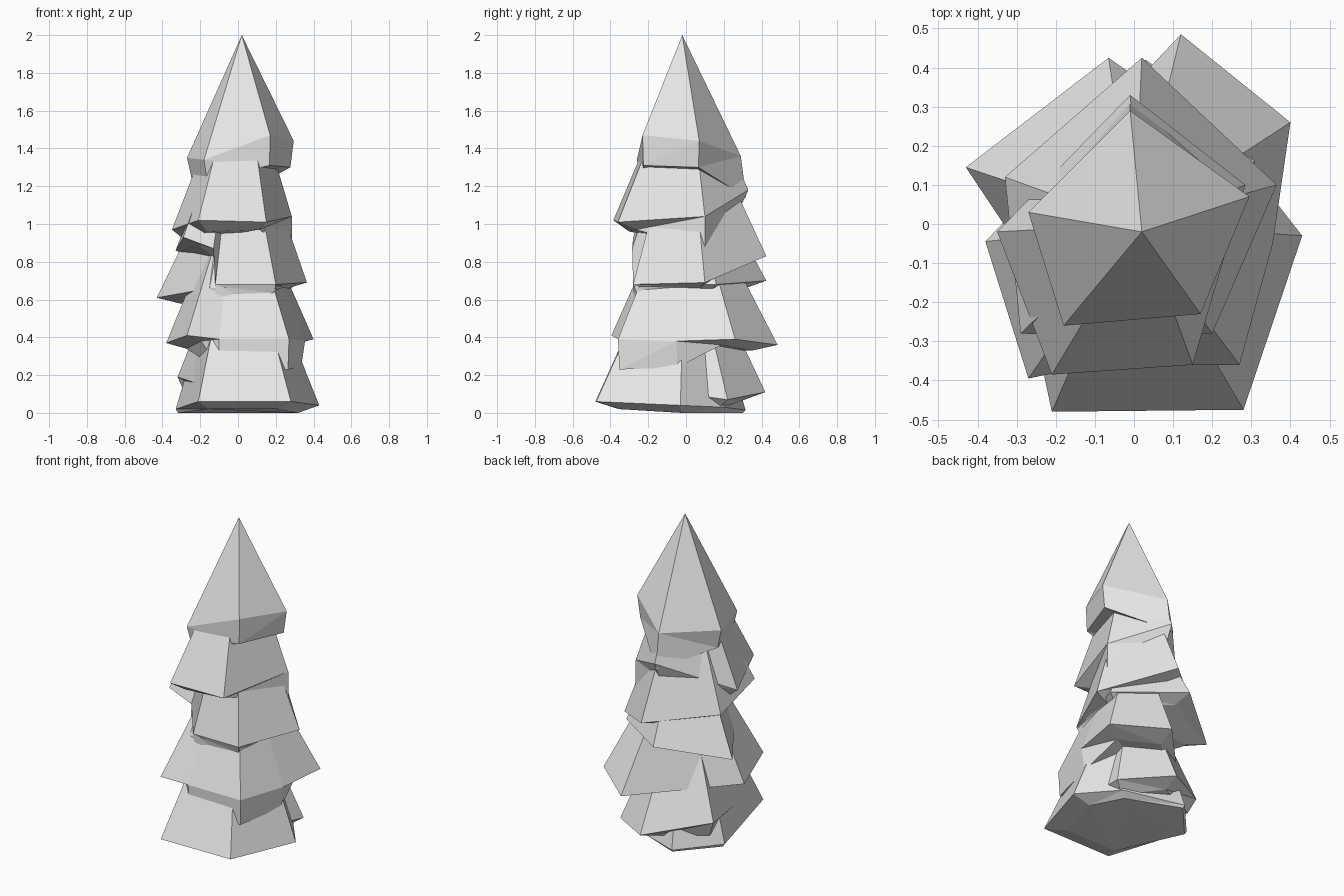
import bpy, bmesh

grey = bpy.data.materials.new("light_grey")
grey.diffuse_color = (0.8, 0.8, 0.8, 1)


def tier(name, top, rim, drops):
    """Faceted bough layer: pointed top, jagged rim, underside that tucks in
    sharply where the drop is short and hardly at all where it is long."""
    n = len(rim)
    bm = bmesh.new()
    tip = bm.verts.new(top)
    outer = [bm.verts.new(p) for p in rim]
    inner = []
    for (x, y, z), d in zip(rim, drops):
        s = 0.66 + 2 * d
        inner.append(bm.verts.new((x * s, y * s, max(z - d, 0))))
    for i in range(n):
        j = (i + 1) % n
        bm.faces.new((tip, outer[i], outer[j]))
        bm.faces.new((outer[i], inner[i], inner[j], outer[j]))
    bm.faces.new(inner[::-1])
    bmesh.ops.triangulate(bm, faces=bm.faces[:])
    bmesh.ops.recalc_face_normals(bm, faces=bm.faces[:])
    me = bpy.data.meshes.new(name)
    bm.to_mesh(me)
    bm.free()
    me.materials.append(grey)
    ob = bpy.data.objects.new(name, me)
    bpy.context.collection.objects.link(ob)
    return ob


# rims run front-left, front-right, right, back, left
# pointed crown
tier("crown", (0.02, -0.02, 2.0),
     [(-.18, -.26, 1.34), (.17, -.23, 1.47), (.295, .07, 1.44), (-.01, .29, 1.36), (-.27, .03, 1.35)],
     [.12, .16, .14, .22, .12])
# upper boughs
tier("upper_boughs", (0.02, 0, 1.93),
     [(-.21, -.385, 1.02), (.15, -.36, 1.01), (.285, .10, 1.04), (-.01, .33, 1.18), (-.35, -.02, .97)],
     [.06, .04, .17, .10, .06])
# middle boughs
tier("middle_boughs", (0, 0, 1.75),
     [(-.29, -.28, .93), (-.13, -.285, .87), (-.12, -.28, .68), (.20, -.28, .68),
      (.365, .10, .69), (.02, .425, .83), (-.33, .12, .86)],
     [.04, .06, .15, .10, .03, .04, .04])
# lower middle boughs
tier("lower_middle_boughs", (0, 0, 1.5),
     [(-.15, -.275, .66), (.20, -.27, .67), (.31, .16, .68), (-.065, .425, .70), (-.43, .145, .61)],
     [.12, .12, .05, .04, .03])
# lower boughs
tier("lower_boughs", (0, 0, 1.30),
     [(-.27, -.395, .41), (-.10, -.36, .39), (.27, -.36, .39), (.355, -.05, .38),
      (.40, .26, .39), (.12, .485, .36), (-.38, -.045, .37)],
     [.03, .16, .16, .14, .03, .03, .03])
# skirt boughs
tier("skirt_boughs", (0, 0, 1.0),
     [(-.20, -.36, .15), (.22, -.36, .15), (.31, .22, .07), (.03, .42, .11), (-.32, .18, .19)],
     [.06, .06, .05, .04, .1])
# base boughs, closed underneath
tier("base_boughs", (0, 0, 1.12),
     [(-.21, -.48, .06), (.28, -.475, .06), (.43, -.03, .04), (.25, .20, .03), (-.12, .315, .015), (-.33, .08, .02)],
     [.04, .04, .04, .1, .15, .15])
